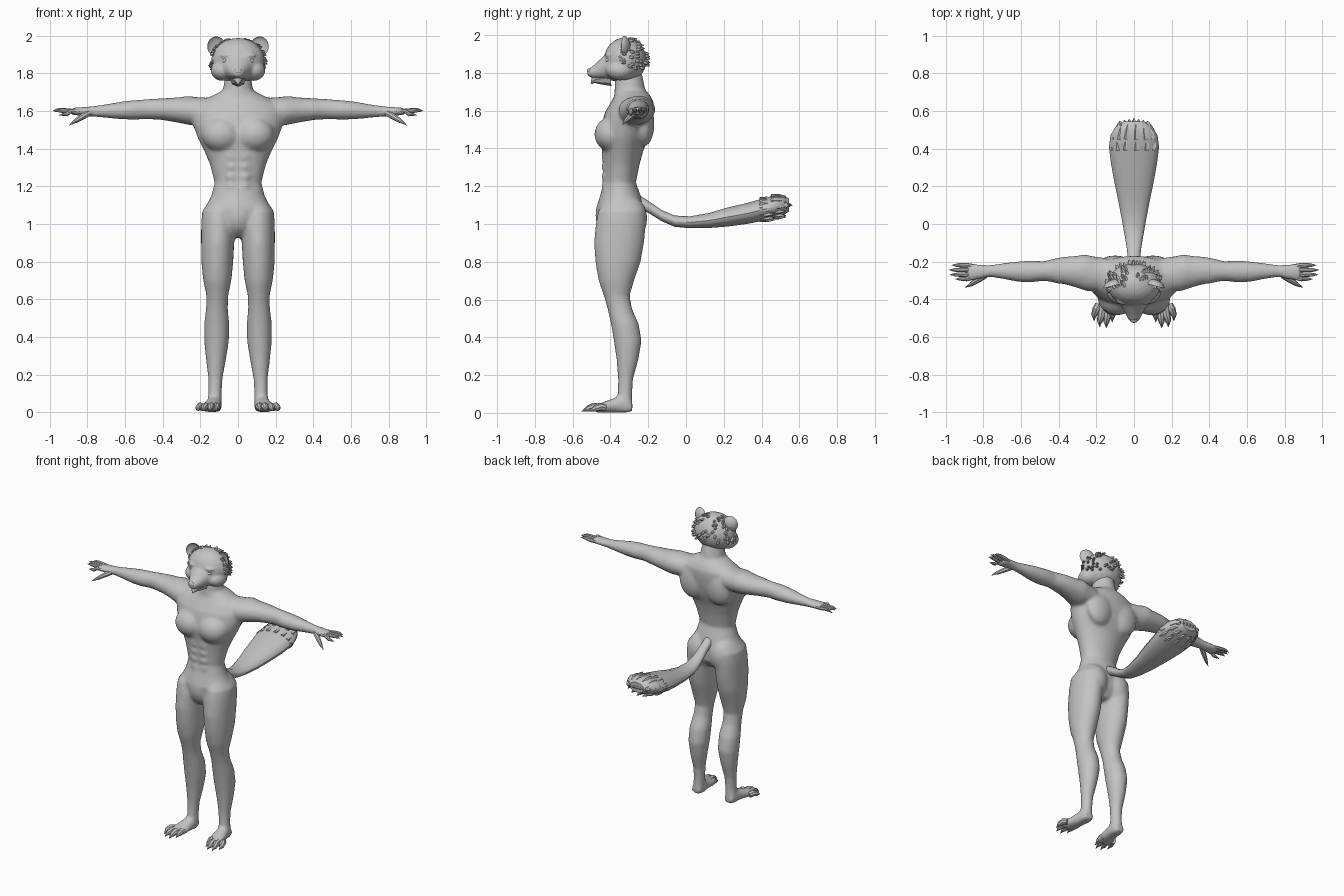
import bpy, bmesh, math, random
from mathutils import Vector

if "Cube" in bpy.data.objects:
    bpy.data.objects.remove(bpy.data.objects["Cube"])

random.seed(4)
fur = bpy.data.materials.new("plain grey")
fur.diffuse_color = (0.55, 0.55, 0.55, 1)
fur.use_nodes = True
fur.node_tree.nodes["Principled BSDF"].inputs["Base Color"].default_value = fur.diffuse_color


def finish(bm, name, angle=35):
    bmesh.ops.recalc_face_normals(bm, faces=bm.faces)
    me = bpy.data.meshes.new(name)
    bm.to_mesh(me)
    bm.free()
    me.materials.append(fur)
    ob = bpy.data.objects.new(name, me)
    bpy.context.collection.objects.link(ob)
    smooth(ob, angle)
    return ob


def smooth(ob, angle):
    bpy.ops.object.select_all(action='DESELECT')
    ob.select_set(True)
    bpy.context.view_layer.objects.active = ob
    bpy.ops.object.shade_smooth_by_angle(angle=math.radians(angle))


def skin_rings(bm, rings):
    """Join rings of points into a closed skin."""
    rings = [[bm.verts.new(p) for p in r] for r in rings]
    n = len(rings[0])
    for a, b in zip(rings, rings[1:]):
        for i in range(n):
            j = (i + 1) % n
            bm.faces.new((a[i], a[j], b[j], b[i]))
    bm.faces.new(rings[0])
    bm.faces.new(rings[-1])


def loft(name, axis, sections, s=1, n=24):
    """Sections: (position, centre a, centre b, radius a, radius b), s mirrors x."""
    bm = bmesh.new()
    rings = []
    for t, a, b, ra, rb in sections:
        ring = []
        for i in range(n):
            w = 2 * math.pi * i / n
            p = [a + ra * math.cos(w), b + rb * math.sin(w)]
            p.insert("xyz".index(axis), t)
            ring.append((p[0] * s, p[1], p[2]))
        rings.append(ring)
    skin_rings(bm, rings)
    return finish(bm, name)


def tube(bm, pts, s=1, n=8):
    """Round limb through (x, y, z, radius) points."""
    v = [Vector((p[0] * s, p[1], p[2])) for p in pts]
    rings = []
    for i, p in enumerate(v):
        d = v[min(i + 1, len(v) - 1)] - v[max(i - 1, 0)]
        q = d.to_track_quat('Z', 'Y')
        r = pts[i][3]
        rings.append([p + q @ Vector((r * math.cos(k * 2 * math.pi / n),
                                      r * math.sin(k * 2 * math.pi / n), 0)) for k in range(n)])
    skin_rings(bm, rings)


def ball(name, c, r, s=1):
    bm = bmesh.new()
    bmesh.ops.create_uvsphere(bm, u_segments=20, v_segments=12, radius=1)
    for v in bm.verts:
        v.co = Vector(((c[0] + v.co.x * r[0]) * s, c[1] + v.co.y * r[1], c[2] + v.co.z * r[2]))
    return finish(bm, name)


def fuse(name, parts, voxel, repeat, ratio):
    """Melt overlapping parts into one soft, lightly faceted skin."""
    bpy.ops.object.select_all(action='DESELECT')
    for p in parts:
        p.select_set(True)
    ob = parts[0]
    bpy.context.view_layer.objects.active = ob
    bpy.ops.object.join()
    ob.name = name
    m = ob.modifiers.new("melt", 'REMESH')
    m.mode, m.voxel_size = 'VOXEL', voxel
    m = ob.modifiers.new("soften", 'SMOOTH')
    m.factor, m.iterations = 0.5, repeat
    m = ob.modifiers.new("facets", 'DECIMATE')
    m.ratio = ratio
    for m in list(ob.modifiers):
        bpy.ops.object.modifier_apply(modifier=m.name)
    smooth(ob, 35)
    return ob


# torso and neck: height, front y, back y, half width
torso = [(.93, -.42, -.27, .04), (.99, -.455, -.23, .15), (1.08, -.475, -.225, .178),
         (1.15, -.455, -.24, .142), (1.22, -.436, -.265, .124), (1.32, -.44, -.245, .15),
         (1.39, -.445, -.225, .18), (1.46, -.455, -.195, .215), (1.53, -.445, -.178, .24),
         (1.59, -.43, -.17, .245), (1.64, -.40, -.17, .22), (1.675, -.38, -.185, .15),
         (1.71, -.378, -.215, .08), (1.78, -.375, -.23, .07), (1.85, -.36, -.25, .06)]
body = [loft("torso", "z", [(z, 0, (f + b) / 2, w, (b - f) / 2) for z, f, b, w in torso], n=32)]
body.append(ball("pelvis", (0, -.41, 1.05), (.085, .07, .11)))

# legs: height, centre x, front y, back y, half width
leg = [(1.13, .10, -.42, -.25, .045), (1.07, .105, -.465, -.215, .085), (1.0, .105, -.478, -.212, .091),
       (.9, .108, -.487, -.222, .088), (.8, .11, -.48, -.24, .085), (.7, .11, -.463, -.275, .075),
       (.62, .11, -.435, -.298, .058), (.55, .112, -.415, -.285, .058), (.47, .113, -.397, -.25, .067),
       (.38, .114, -.382, -.235, .066), (.28, .117, -.367, -.252, .053), (.18, .12, -.36, -.28, .038),
       (.1, .122, -.362, -.285, .035), (.04, .126, -.38, -.282, .04), (.004, .126, -.38, -.285, .036)]
# arms: x, centre y, centre z, radius y, radius z
arm = [(.15, -.27, 1.6, .09, .07), (.25, -.262, 1.6, .095, .076), (.33, -.25, 1.606, .08, .066),
       (.4, -.246, 1.61, .068, .058), (.48, -.25, 1.61, .052, .053), (.55, -.253, 1.606, .058, .052),
       (.62, -.253, 1.603, .054, .047), (.7, -.25, 1.6, .041, .036), (.77, -.25, 1.598, .031, .028),
       (.82, -.254, 1.598, .04, .024), (.87, -.256, 1.598, .046, .02), (.89, -.256, 1.598, .042, .015)]
foot = [(-.285, .126, .03, .032, .026), (-.34, .128, .045, .04, .045), (-.40, .135, .036, .048, .036),
        (-.45, .145, .027, .057, .026), (-.485, .152, .022, .055, .02)]
for s in (1, -1):
    body.append(loft("leg", "z", [(z, x, (f + b) / 2, w, (b - f) / 2) for z, x, f, b, w in leg], s))
    body.append(loft("arm", "x", arm, s))
    body.append(loft("foot", "y", foot, s))
    body.append(ball("chest", (.088, -.395, 1.475), (.105, .09, .092), s))
    body.append(ball("shoulder", (.265, -.25, 1.607), (.095, .088, .073), s))
    body.append(ball("blade", (.1, -.225, 1.53), (.1, .058, .12), s))
    body.append(ball("buttock", (.085, -.285, 1.03), (.085, .08, .11), s))
    body.append(ball("biceps", (.39, -.27, 1.61), (.075, .048, .053), s))
    for k in range(4):
        body.append(ball("abs", (.034, -.41, 1.2 + .052 * k), (.034, .04, .028), s))
fuse("body", body, .011, 5, .3)

# head: skull, tapered muzzle (y, top, bottom, half width), brows and cheeks
muzzle = [(-.33, 1.965, 1.75, .125), (-.40, 1.925, 1.76, .098), (-.44, 1.886, 1.765, .066),
          (-.48, 1.848, 1.768, .043), (-.508, 1.825, 1.778, .03), (-.522, 1.812, 1.788, .016)]
head = [ball("skull", (0, -.322, 1.868), (.143, .113, .12)),
        loft("muzzle", "y", [(y, 0, (t + b) / 2, w, (t - b) / 2) for y, t, b, w in muzzle])]
for s in (1, -1):
    head.append(ball("cheek", (.08, -.35, 1.815), (.065, .075, .055), s))
    head.append(ball("brow", (.055, -.405, 1.895), (.04, .025, .016), s))
fuse("head", head, .007, 4, .4)
ball("nose", (0, -.512, 1.81), (.02, .013, .014))

# lower jaw with pointed chin tuft
bm = bmesh.new()
tube(bm, [(0, -.40, 1.775, .045), (0, -.46, 1.768, .028), (0, -.49, 1.762, .018), (0, -.502, 1.743, .003)])
finish(bm, "lower_jaw")

for s in (1, -1):
    ball("eye", (.066, -.412, 1.866), (.018, .014, .013), s)
    # cupped ear: front half is pushed back into a hollow
    bm = bmesh.new()
    bmesh.ops.create_uvsphere(bm, u_segments=20, v_segments=12, radius=1)
    for v in bm.verts:
        x, y, z = v.co
        y = y * .034 if y > 0 else -y * .02
        v.co = ((.115 + x * .048) * s, -.33 + y - .012 * x, 1.943 + z * .053)
    finish(bm, "ear")

# fur tufts lying back over the sides and rear of the skull
bm = bmesh.new()
for k in range(90):
    a = random.uniform(-.35, math.pi + .35)
    e = random.uniform(-.35, 1.25)
    d = Vector((math.cos(a) * math.cos(e), math.sin(a) * math.cos(e), math.sin(e)))
    p = Vector((d.x * .139, -.322 + d.y * .109, 1.868 + d.z * .115))
    flow = Vector((d.x * .6, .5 + d.y * .4, d.z * .5 - .25)).normalized()
    q = p + flow * .026
    q.z = min(q.z, 1.995)
    tube(bm, [(*p, .011), (*((p + q) / 2), .008), (*q, .001)], n=5)
finish(bm, "head_fur", 20)

# hands: fingers with claws, thumb; feet: toes with claws
fingers = [(-.219, .968, 1.605), (-.244, .982, 1.606), (-.269, .978, 1.602), (-.292, .95, 1.582)]
toes = [(.112, .116, -.522), (.137, .147, -.553), (.164, .182, -.548), (.188, .212, -.515)]
for s in (1, -1):
    bm = bmesh.new()
    for y, tip, z in fingers:
        tube(bm, [(.85, y * .8 - .05, 1.598, .012), (.89, y, 1.6, .0125), (tip - .04, y, z, .011),
                  (tip - .022, y, z, .008), (tip, y, z - .004, .001)], s)
    tube(bm, [(.79, -.272, 1.59, .017), (.83, -.298, 1.568, .016), (.862, -.318, 1.548, .012),
              (.875, -.326, 1.54, .008), (.897, -.337, 1.524, .001)], s)
    finish(bm, "fingers")
    bm = bmesh.new()
    for x0, x1, y in toes:
        tube(bm, [(x0, -.43, .026, .02), ((x0 + x1) / 2, y + .062, .032, .021), (x1, y + .032, .022, .016),
                  (x1, y + .02, .017, .009), (x1, y, .007, .001)], s)
    finish(bm, "toes")

# bushy tail: y, centre z, half width, half height
tail = [(-.25, 1.12, .03, .035), (-.19, 1.085, .032, .032), (-.13, 1.045, .038, .03), (-.06, 1.015, .05, .03),
        (.02, 1.009, .064, .032), (.12, 1.018, .083, .04), (.22, 1.037, .104, .051), (.32, 1.055, .122, .056),
        (.41, 1.077, .133, .06), (.47, 1.092, .125, .06), (.515, 1.1, .1, .052), (.545, 1.1, .055, .035)]
loft("tail", "y", [(y, 0, z, w, h) for y, z, w, h in tail], n=18)

# pointed fur locks around the tail tip
bm = bmesh.new()
for k in range(26):
    w = 2 * math.pi * k / 13
    y, z, rx, rz = tail[8] if k < 13 else tail[9]
    p = Vector((rx * .9 * math.cos(w), y - .02, z + rz * .88 * math.sin(w)))
    q = Vector((p.x * (.98 if k < 13 else .8), y + .06, z + rz * .95 * math.sin(w)))
    tube(bm, [(*p, .014), (*((p + q) / 2), .014), (*q, .001)], n=5)
for k in range(-3, 4):
    x = k * .024
    tube(bm, [(x, .5, 1.1, .026), (x, .535, 1.1, .018), (x * 1.05, .563 - abs(k) * .005, 1.1, .001)], n=5)
finish(bm, "tail_fur", 20)
